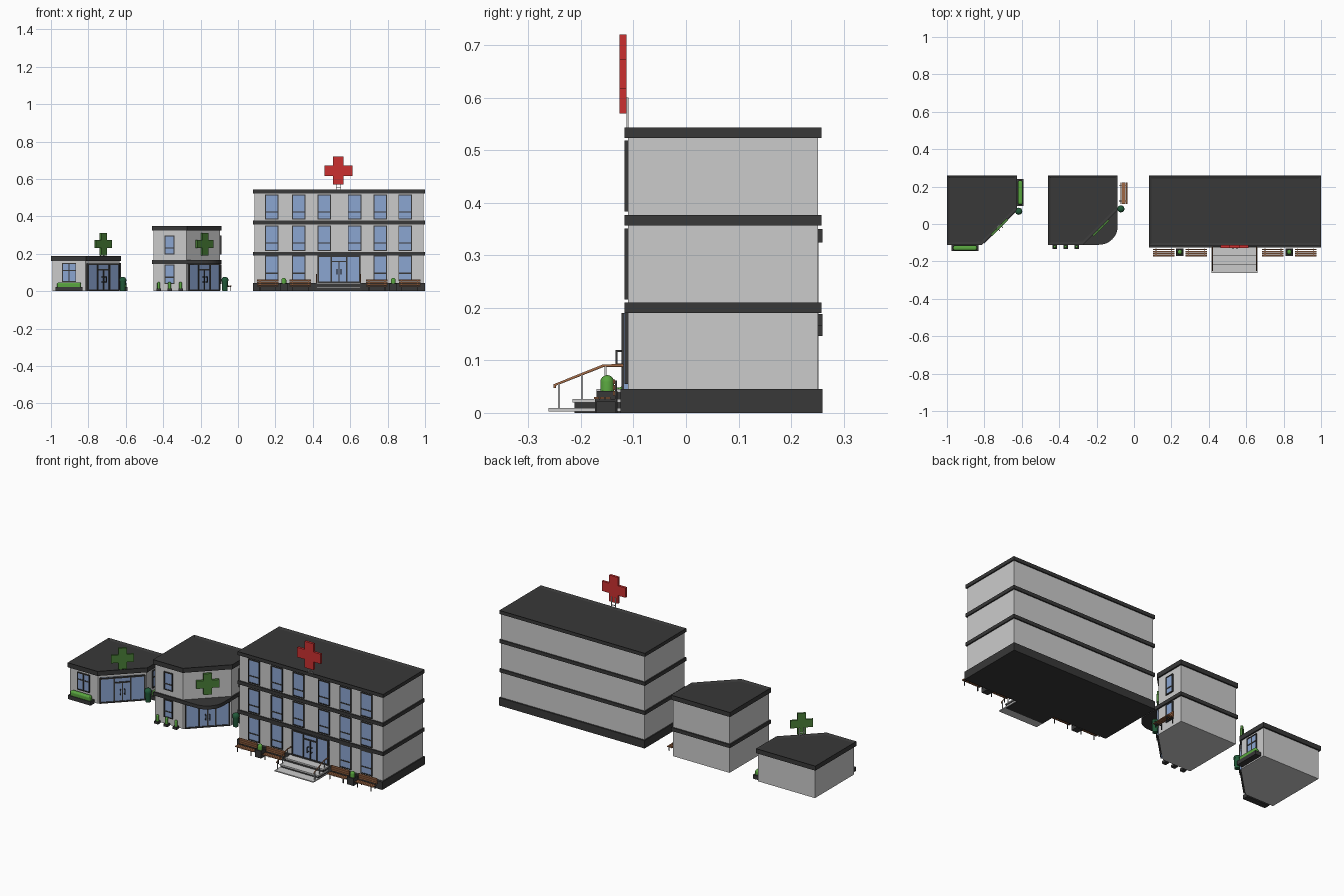
import bpy, bmesh, math
from mathutils import Matrix, Vector

if "Cube" in bpy.data.objects:
    bpy.data.objects.remove(bpy.data.objects["Cube"])

COL = dict(dark=(.04, .04, .04), glass=(.26, .38, .64), cross_green=(.07, .22, .04), bush=(.1, .38, .05),
           bin=(.015, .1, .04), red=(.6, .03, .03), wood=(.35, .14, .06), soil=(.02, .02, .02))
MATS = {}
for n, c in COL.items():
    MATS[n] = bpy.data.materials.new(n)
    MATS[n].diffuse_color = (*c, 1)


def finish(name, bm, mat=None, M=Matrix(), smooth=False):
    bmesh.ops.recalc_face_normals(bm, faces=bm.faces)
    me = bpy.data.meshes.new(name)
    bm.to_mesh(me)
    bm.free()
    ob = bpy.data.objects.new(name, me)
    bpy.context.collection.objects.link(ob)
    ob.matrix_world = M
    if mat:
        me.materials.append(MATS[mat])
    if smooth:
        bpy.ops.object.select_all(action='DESELECT')
        ob.select_set(True)
        bpy.context.view_layer.objects.active = ob
        bpy.ops.object.shade_smooth_by_angle(angle=math.radians(40))
    return ob


def boxes(name, mat, M, *dims):
    """Several boxes (x0,x1,y0,y1,z0,z1) in one object."""
    bm = bmesh.new()
    for x0, x1, y0, y1, z0, z1 in dims:
        T = Matrix.Translation(((x0+x1)/2, (y0+y1)/2, (z0+z1)/2)) @ Matrix.Diagonal((x1-x0, y1-y0, z1-z0, 1))
        bmesh.ops.create_cube(bm, size=1, matrix=T)
    return finish(name, bm, mat, M)


def prism(name, pts, z0, z1, mat=None, M=Matrix(), rim=0):
    """Extruded outline, optionally with a sunken top behind a raised rim."""
    bm = bmesh.new()
    f = bm.faces.new([bm.verts.new((x, y, z0)) for x, y in pts])
    r = bmesh.ops.extrude_face_region(bm, geom=[f])
    bmesh.ops.translate(bm, vec=(0, 0, z1-z0), verts=[g for g in r['geom'] if isinstance(g, bmesh.types.BMVert)])
    bmesh.ops.recalc_face_normals(bm, faces=bm.faces)
    if rim:
        top = [f for f in bm.faces if f.normal.z > .9]
        bmesh.ops.inset_region(bm, faces=top, thickness=rim)
        bmesh.ops.translate(bm, vec=(0, 0, -.006), verts=top[0].verts)
    return finish(name, bm, mat, M)


def lathe(name, prof, mat, M, n=16):
    bm = bmesh.new()
    rings = [[bm.verts.new((r*math.cos(2*math.pi*i/n), r*math.sin(2*math.pi*i/n), z)) for i in range(n)] for r, z in prof]
    for a, b in zip(rings, rings[1:]):
        for i in range(n):
            bm.faces.new((a[i], a[(i+1) % n], b[(i+1) % n], b[i]))
    bm.faces.new(rings[0])
    bm.faces.new(rings[-1])
    return finish(name, bm, mat, M, True)


def grow(pts, d):
    """Offset a counter-clockwise outline outward by d."""
    out = []
    for i, p in enumerate(pts):
        p, a, b = Vector(p), Vector(pts[i-1]), Vector(pts[(i+1) % len(pts)])
        e, f = (p-a).normalized(), (b-p).normalized()
        n1, n2 = Vector((e.y, -e.x)), Vector((f.y, -f.x))
        out.append(tuple(p + (n1+n2)*d/(1+n1.dot(n2))))
    return out


def wall(x, y, deg=0):
    """Local frame on a wall: x along it, -y outward."""
    return Matrix.Translation((x, y, 0)) @ Matrix.Rotation(math.radians(deg), 4, 'Z')


def window(M, cx, z0, z1, w, bar, mullion=False):
    a, b, t = cx-w/2, cx+w/2, .005
    boxes('window_glass', 'glass', M, (a, b, -.004, .002, z0, z1))
    fr = [(a-t, a, -.007, .002, z0-t, z1+t), (b, b+t, -.007, .002, z0-t, z1+t),
          (a, b, -.007, .002, z0-t, z0), (a, b, -.007, .002, z1, z1+t), (a, b, -.006, .002, bar-.003, bar+.003)]
    if mullion:
        fr.append((cx-.003, cx+.003, -.006, .002, z0, z1))
    boxes('window_frame', 'dark', M, *fr)


def entrance(M, w, z0, z1):
    h, d, t = w/2, w*.17, .007
    boxes('entrance_glass', 'glass', M, (-h, h, -.006, .002, z0, z1))
    fr = [(x-t/2, x+t/2, -.011, .002, z0, z1) for x in (-h+t/2, -d-.003, d+.003, h-t/2)]
    fr += [(-h, h, -.011, .002, z1-t, z1), (-h, h, -.011, .002, z0, z0+t), (-d, d, -.011, .002, z1-.035, z1-.028),
           (-.003, .003, -.011, .002, z0, z1-.03)]
    boxes('entrance_frame', 'dark', M, *fr)
    hz = z0+.045
    boxes('door_handles', 'dark', M, *[b for s in (-.011, .011) for b in (
        (s-.002, s+.002, -.022, -.018, hz, hz+.03), (s-.002, s+.002, -.02, -.005, hz, hz+.004),
        (s-.002, s+.002, -.02, -.005, hz+.026, hz+.03))])


def cross(name, mat, M, z, r, a, y0, y1):
    pts = [(-a, -r), (a, -r), (a, -a), (r, -a), (r, a), (a, a), (a, r), (-a, r), (-a, a), (-r, a), (-r, -a), (-a, -a)]
    prism(name, pts, -y1, -y0, mat, M @ Matrix.Translation((0, 0, z)) @ Matrix.Rotation(math.pi/2, 4, 'X'))


def sign_posts(M, z0, z1, y):
    boxes('sign_posts', None, M, *[(s-.002, s+.002, y, y+.004, z0, z1) for s in (-.012, .012)],
          *[(-.012, .012, y, y+.004, z, z+.003) for z in (z0+.012, z0+.024)])


def bench(M, cx, L):
    a, b = cx-L/2, cx+L/2
    boxes('bench_slats', 'wood', M, *[(a, b, y, y+.009, .026, .03) for y in (-.05, -.039, -.028)],
          *[(a, b, -.014, -.01, z, z+.009) for z in (.033, .044, .055)])
    boxes('bench_legs', 'dark', M, *[q for x in (a+.015, b-.015) for q in (
        (x-.002, x+.002, -.048, -.044, 0, .026), (x-.002, x+.002, -.01, -.006, 0, .062),
        (x-.002, x+.002, -.048, -.006, .022, .026))])


def bush_pot(x, y, s, box_h, top):
    M = Matrix.Translation((x, y, 0))
    i = s*.7
    boxes('bush_pot', 'dark', M, (-s, s, -s, -i, 0, box_h), (-s, s, i, s, 0, box_h), (-s, -i, -i, i, 0, box_h),
          (i, s, -i, i, 0, box_h), (-i, i, -i, i, 0, box_h*.8))
    r = s*.66
    lathe('bush', [(r, box_h*.7)] + [(r*math.cos(t), top-r+r*math.sin(t)) for t in (0, .4, .8, 1.2, 1.5)], 'bush', M, 12)


def window_hedge(M, cx):
    boxes('hedge_trough', 'dark', M, (cx-.072, cx+.072, -.042, -.008, 0, .022))
    ob = boxes('hedge', 'bush', M, (cx-.064, cx+.064, -.038, -.012, .012, .048))
    m = ob.modifiers.new('round', 'BEVEL')
    m.width, m.segments = .01, 3


def litter_bin(x, y):
    lathe('litter_bin', [(.014, 0), (.017, .055), (.019, .055), (.019, .062), (.015, .071), (.007, .076)], 'bin',
          Matrix.Translation((x, y, 0)))


# --- Small shop with cut corner
w1 = [(-.992, -.103), (-.815, -.103), (-.633, .079), (-.633, .252), (-.992, .252)]
prism('shop_walls', w1, 0, .17)
prism('shop_roof', grow(w1, .008), .162, .188, 'dark', rim=.018)
front, side, corner = wall(0, -.103), wall(-.633, 0, 90), wall(-.724, -.012, 45)
window(front, -.903, .055, .145, .066, .11, True)
window(side, .165, .055, .145, .066, .11, True)
window_hedge(front, -.903)
window_hedge(side, .168)
entrance(corner, .24, .003, .147)
cross('shop_cross', 'cross_green', corner, .252, .06, .022, -.012, 0)
sign_posts(corner, .18, .23, .001)
litter_bin(-.616, .068)

# --- Two-storey clinic with cut corner and rounded canopy
w2 = [(-.452, -.103), (-.275, -.103), (-.095, .077), (-.095, .252), (-.452, .252)]
prism('clinic_walls', w2, 0, .335)
prism('clinic_roof', grow(w2, .008), .324, .35, 'dark', rim=.018)
arc = [(-.187+.1*math.sin(t), -.011-.1*math.cos(t)) for t in [i*math.pi/24 for i in range(13)]]
prism('clinic_canopy', [(-.46, -.111)] + arc + [(-.087, .26), (-.46, .26)], .146, .166, 'dark')
front, side, corner = wall(0, -.103), wall(-.095, 0, 90), wall(-.185, -.013, 45)
for z in (.045, .202):
    window(front, -.366, z, z+.092, .044, z+.03)
    window(side, .165, z, z+.092, .044, z+.03)
entrance(corner, .235, .003, .146)
cross('clinic_cross', 'cross_green', corner, .252, .06, .022, -.016, -.002)
for x in (-.424, -.366, -.307):
    bush_pot(x, -.122, .012, .014, .05)
bench(wall(-.085, 0, 90), .165, .115)
litter_bin(-.07, .081)

# --- Three-storey hospital
w3 = [(.087, -.11), (.993, -.11), (.993, .251), (.087, .251)]
prism('hospital_walls', w3, .02, .53)
prism('hospital_plinth', [(.08, -.125), (1, -.125), (1, .26), (.08, .26)], 0, .045, 'dark')
for z in (.19, .357):
    prism('floor_band', grow(w3, .007), z, z+.02, 'dark')
prism('hospital_roof', grow(w3, .007), .523, .543, 'dark', rim=.02)
front = wall(0, -.11)
cols = (.18, .325, .462, .623, .76, .893)
for z in (.06, .221, .388):
    for x in cols:
        if z > .1 or x not in cols[2:4]:
            window(front, x, z, z+.125, .062, z+.036)
entrance(wall(.54, -.112), .23, .045, .19)
red = wall(.537, -.11)
cross('hospital_cross', 'red', red, .645, .075, .028, -.017, -.003)
sign_posts(red, .53, .6, -.003)
for x in (.16, .333, .743, .918):
    bench(wall(0, -.125), x, .115)
for x in (.245, .83):
    bush_pot(x, -.15, .02, .042, .072)

# Entrance stairs: pale treads over dark risers
I = Matrix()
boxes('stair_treads', None, I, *[(.415, .66, y, -.12, z-.006, z) for y, z in ((-.262, .009), (-.216, .026), (-.17, .045))])
boxes('stair_base', 'dark', I, (.418, .657, -.212, -.12, 0, .02), (.418, .657, -.167, -.12, 0, .039))

# Handrails with posts on both sides of the stairs
for x in (.42, .655):
    cu = bpy.data.curves.new('handrail', 'CURVE')
    cu.dimensions, cu.bevel_depth, cu.bevel_resolution = '3D', .003, 1
    cu.use_fill_caps = True
    sp = cu.splines.new('POLY')
    path = [(-.25, .047), (-.25, .053), (-.157, .09), (-.12, .09)]
    sp.points.add(len(path)-1)
    for p, (y, z) in zip(sp.points, path):
        p.co = (x, y, z, 1)
    cu.materials.append(MATS['wood'])
    bpy.context.collection.objects.link(bpy.data.objects.new('handrail', cu))
    boxes('rail_posts', None, I, *[(x-.002, x+.002, y-.002, y+.002, a, b) for y, a, b in (
        (-.242, .008, .056), (-.198, .025, .073), (-.153, .044, .09))])

for m in bpy.data.materials:
    if m.users and not m.is_grease_pencil:
        m.use_nodes = True
        m.node_tree.nodes["Principled BSDF"].inputs["Base Color"].default_value = m.diffuse_color
